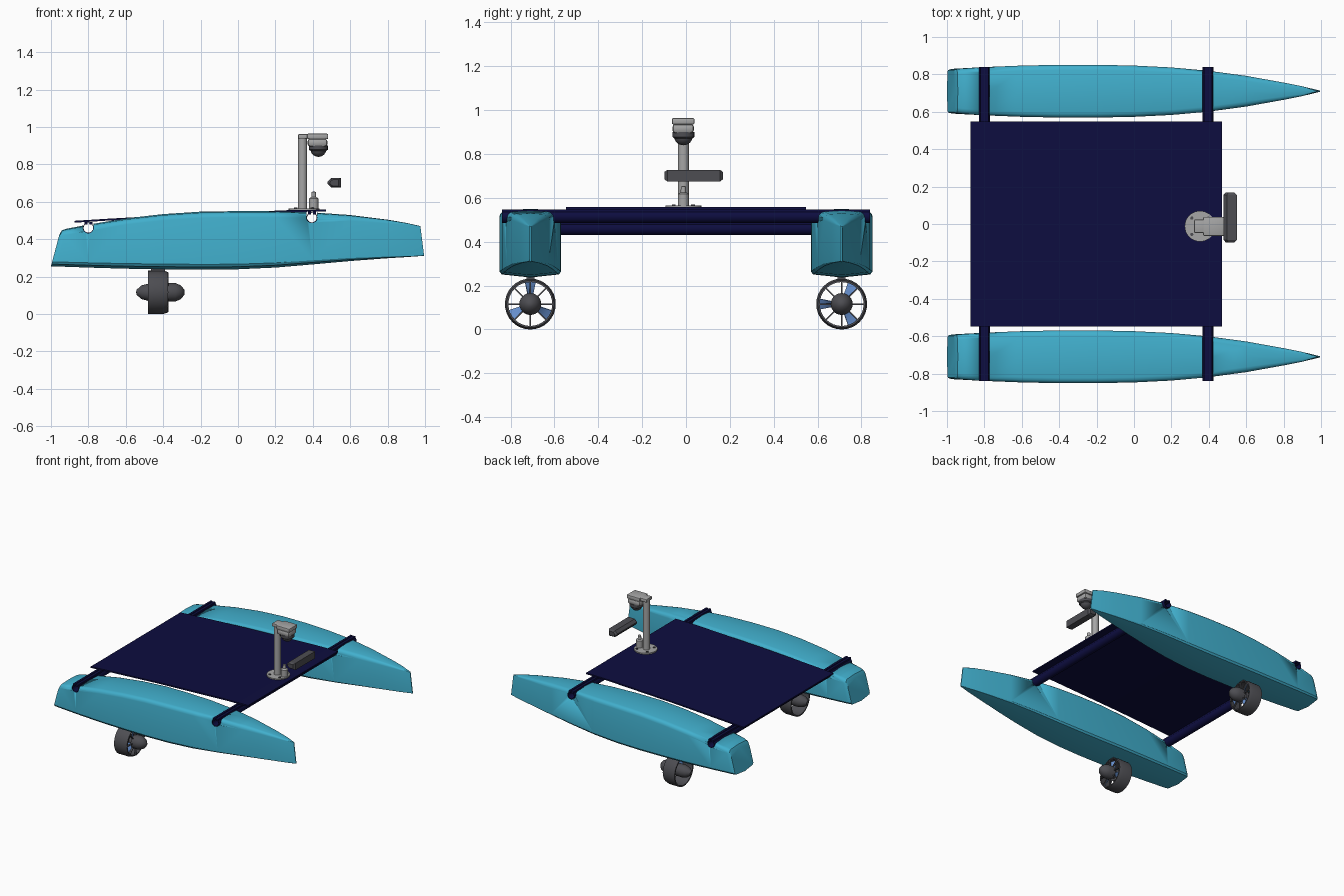
import bpy, bmesh
from math import sin, cos, pi, radians
from mathutils import Vector, Matrix

cube = bpy.data.objects.get("Cube")
if cube:
    bpy.data.objects.remove(cube, do_unlink=True)


def material(name, rgb):
    m = bpy.data.materials.new(name)
    m.use_nodes = True
    m.diffuse_color = (*rgb, 1)
    m.node_tree.nodes["Principled BSDF"].inputs["Base Color"].default_value = (*rgb, 1)
    return m


TEAL = material("turquoise hull", (0.053, 0.43, 0.61))
NAVY = material("navy", (0.004, 0.004, 0.05))
LIGHT = material("light grey", (0.38, 0.38, 0.38))
DARK = material("dark grey", (0.075, 0.075, 0.085))
BLUE = material("propeller blue", (0.13, 0.27, 0.6))


def finish(name, bm, mat, loc=(0, 0, 0), smooth=True):
    bmesh.ops.remove_doubles(bm, verts=bm.verts, dist=1e-5)
    bmesh.ops.recalc_face_normals(bm, faces=bm.faces)
    me = bpy.data.meshes.new(name)
    bm.to_mesh(me)
    bm.free()
    me.materials.append(mat)
    ob = bpy.data.objects.new(name, me)
    ob.location = loc
    bpy.context.collection.objects.link(ob)
    if smooth:
        bpy.ops.object.select_all(action="DESELECT")
        ob.select_set(True)
        bpy.context.view_layer.objects.active = ob
        bpy.ops.object.shade_smooth_by_angle(angle=radians(32))
    return ob


def loft(name, rings, mat, loc=(0, 0, 0), caps=True, wrap=False):
    """Skin a list of closed rings of points."""
    bm = bmesh.new()
    vs = [[bm.verts.new(p) for p in r] for r in rings]
    n = len(vs[0])
    pairs = list(zip(vs, vs[1:])) + ([(vs[-1], vs[0])] if wrap else [])
    for a, b in pairs:
        for i in range(n):
            j = (i + 1) % n
            bm.faces.new((a[i], a[j], b[j], b[i]))
    if caps and not wrap:
        bm.faces.new(vs[0])
        bm.faces.new(vs[-1])
    return finish(name, bm, mat, loc)


def lathe(name, pts, mat, loc, axis="Z", n=24, wrap=False):
    """Turn (along, radius) points about an axis."""
    k = "XYZ".index(axis)
    rings = []
    for a, r in pts:
        ring = []
        for i in range(n):
            v = [0, 0, 0]
            v[k], v[(k + 1) % 3], v[(k + 2) % 3] = a, r * cos(2 * pi * i / n), r * sin(2 * pi * i / n)
            ring.append(v)
        rings.append(ring)
    return loft(name, rings, mat, loc, wrap=wrap)


def box(name, lo, hi, mat, bevel=0.0):
    lo, hi = Vector(lo), Vector(hi)
    bm = bmesh.new()
    bmesh.ops.create_cube(bm, size=1, matrix=Matrix.Diagonal((*(hi - lo), 1)))
    if bevel:
        bmesh.ops.bevel(bm, geom=bm.edges[:], offset=bevel, segments=2, profile=0.5, affect="EDGES")
    return finish(name, bm, mat, (lo + hi) / 2)


HULL_Y = 0.71
BEAMS = {"rear": (-0.8, 0.46), "front": (0.395, 0.515)}

# Hull stations: bottom x, top x, half width, keel z, deck z
STATIONS = [
    (-1.0, -0.955, 0.112, 0.255, 0.425), (-0.995, -0.942, 0.116, 0.255, 0.447),
    (-0.97, -0.92, 0.12, 0.254, 0.455), (-0.8, -0.8, 0.129, 0.248, 0.478),
    (-0.6, -0.6, 0.137, 0.242, 0.511), (-0.4, -0.4, 0.141, 0.239, 0.534),
    (-0.2, -0.2, 0.141, 0.237, 0.547), (0, 0, 0.137, 0.239, 0.55),
    (0.2, 0.2, 0.127, 0.248, 0.549), (0.4, 0.4, 0.109, 0.265, 0.543),
    (0.6, 0.6, 0.082, 0.283, 0.529), (0.8, 0.8, 0.046, 0.298, 0.504),
    (0.9, 0.9, 0.026, 0.304, 0.487), (0.995, 0.975, 0.003, 0.311, 0.47),
]


def hull_ring(xb, xt, w, b, t):
    r = min(0.028, 0.4 * w)
    half = [(0.93 * w, b + 0.1 * w), (w, b + 0.2 * w)]
    half += [(w - r + r * cos(a), t - 0.04 * w - r + r * sin(a)) for a in (0, pi / 6, pi / 3, pi / 2)]
    pts = [(0, b)] + half + [(0, t)] + [(-y, z) for y, z in reversed(half)]
    return [(xb + (xt - xb) * (z - b) / (t - b), y, z) for y, z in pts]


def beam_cutter(x, z):
    # U-shaped slot that seats a cross beam in the hull
    arc = [(x + 0.0275 * cos(a), z + 0.0275 * sin(a)) for a in [pi + pi * i / 12 for i in range(13)]]
    prof = arc + [(x + 0.0275, z + 0.2), (x - 0.0275, z + 0.2)]
    ob = loft("beam_slot_cutter", [[(px, y, pz) for px, pz in prof] for y in (-1, 1)], TEAL)
    ob.hide_render = True
    return ob


cutters = [beam_cutter(*p) for p in BEAMS.values()]
for side, s in (("left", 1), ("right", -1)):
    hull = loft(side + "_hull", [hull_ring(*st) for st in STATIONS], TEAL, (0, s * HULL_Y, 0))
    for c in cutters:
        m = hull.modifiers.new("beam slot", "BOOLEAN")
        m.operation, m.solver, m.object = "DIFFERENCE", "EXACT", c
    bpy.context.view_layer.update()
    cut = bpy.data.meshes.new_from_object(hull.evaluated_get(bpy.context.evaluated_depsgraph_get()))
    hull.modifiers.clear()
    hull.data = cut
for c in cutters:
    bpy.data.objects.remove(c, do_unlink=True)

# Hollow cross beams with a twin-lipped track on top
for end, (x, z) in BEAMS.items():
    lathe(end + "_beam", [(-0.84, 0.029), (0.84, 0.029), (0.84, 0.0255), (-0.84, 0.0255)],
          NAVY, (x, 0, z), "Y", 28, wrap=True)
    for s in (-1, 1):
        box(end + "_beam_track", (x + s * 0.013 - 0.008, -0.84, z + 0.018),
            (x + s * 0.013 + 0.008, 0.84, z + 0.033), NAVY)

# Trampoline deck stretched between the beams
sheet = [(-0.875, 0.488), (-0.7, 0.499), (-0.3, 0.521), (0.27, 0.545), (0.47, 0.548)]
loft("deck", [[(x, -0.547, z), (x, 0.547, z), (x, 0.547, z + 0.01), (x, -0.547, z + 0.01)]
              for x, z in sheet], NAVY)


# Ducted thrusters
def thruster(side, s):
    c = Vector((-0.42, s * HULL_Y, 0.116))
    lathe(side + "_duct", [(-0.06, 0.116), (0.02, 0.116), (0.045, 0.108), (0.045, 0.1), (0.015, 0.104),
                           (-0.06, 0.106)], DARK, c, "X", 32, wrap=True)
    lathe(side + "_motor", [(-0.125, 0), (-0.122, 0.014), (-0.095, 0.037), (-0.06, 0.046), (0.005, 0.046),
                            (0.005, 0.03), (0.035, 0.03), (0.035, 0.05), (0.085, 0.05), (0.115, 0.036),
                            (0.133, 0.014), (0.135, 0)], DARK, c, "X", 24)
    # Guard spokes at the outlet
    for i in range(8):
        bm = bmesh.new()
        turn = Matrix.Rotation(2 * pi * i / 8, 4, "X")
        bmesh.ops.create_cube(bm, size=1, matrix=turn @ Matrix.Translation((0.043, 0, 0.073))
                              @ Matrix.Diagonal((0.012, 0.007, 0.066, 1)))
        finish(side + "_guard_spoke", bm, DARK, c, False)
    # Twisted propeller blades
    for i in range(3):
        rings = []
        for k in range(5):
            r, a, w = 0.028 + 0.018 * k, radians(55 - 8 * k), 0.016 + 0.0025 * k
            d = Vector((sin(a), s * cos(a), 0))
            t = Vector((cos(a), -s * sin(a), 0)) * 0.002
            o = Vector((0.02, 0, r))
            rings.append([o + d * w + t, o - d * w + t, o - d * w - t, o + d * w - t])
        blade = loft(side + "_propeller_blade", rings, BLUE, c)
        blade.rotation_euler.x = 2 * pi * i / 3 + (0 if s < 0 else pi / 2)
    box(side + "_thruster_mount", c + Vector((-0.045, -0.018, 0.105)), c + Vector((0.03, 0.018, 0.135)), DARK)


thruster("left", 1)
thruster("right", -1)

# Sensor mast on a round foot
MX, MY = 0.345, -0.012
lathe("mast_foot", [(0, 0), (0, 0.082), (0.01, 0.082), (0.01, 0)], LIGHT, (MX + 0.008, MY, 0.555), n=32)
lathe("mast", [(0, 0), (0, 0.025), (0.39, 0.025), (0.39, 0)], LIGHT, (MX, MY, 0.56))
for i in range(4):
    a = pi / 4 + i * pi / 2
    lathe("foot_bolt", [(0, 0), (0, 0.009), (0.006, 0.009), (0.006, 0)], DARK,
          (MX + 0.008 + 0.062 * cos(a), MY + 0.062 * sin(a), 0.564), n=8)

# Camera bracket, housing and dome
box("mast_bracket", (0.322, MY - 0.036, 0.937), (0.4, MY + 0.036, 0.962), LIGHT, 0.005)
box("camera_plate", (0.37, MY - 0.052, 0.935), (0.482, MY + 0.05, 0.964), LIGHT, 0.006)
box("camera_housing", (0.372, MY - 0.05, 0.895), (0.478, MY + 0.048, 0.937), LIGHT, 0.014)
lathe("camera_collar", [(0.9, 0), (0.9, 0.05), (0.878, 0.05), (0.872, 0.042), (0.872, 0)],
      DARK, (0.43, MY, 0))
lathe("camera_dome", [(0.88 - 0.04 * sin(a), 0.042 * cos(a)) for a in [pi / 2 * i / 6 for i in range(7)]],
      DARK, (0.43, MY, 0))

# Small antenna post beside the mast
lathe("antenna_post", [(0.56, 0), (0.56, 0.025), (0.618, 0.025), (0.625, 0.013), (0.652, 0.011), (0.655, 0)],
      LIGHT, (0.405, MY, 0), n=20)

# Scanner bar ahead of the mast, with a pointed back
bar = [(0.478, 0.697), (0.497, 0.677), (0.55, 0.675), (0.55, 0.728), (0.497, 0.726), (0.478, 0.706)]
mid = (0.515, 0.7015)
loft("scanner_bar", [[(mid[0] + (x - mid[0]) * k, y, mid[1] + (z - mid[1]) * k) for x, z in bar]
                     for y, k in ((-0.098, 0.65), (-0.085, 1), (0.155, 1), (0.168, 0.65))], DARK)
